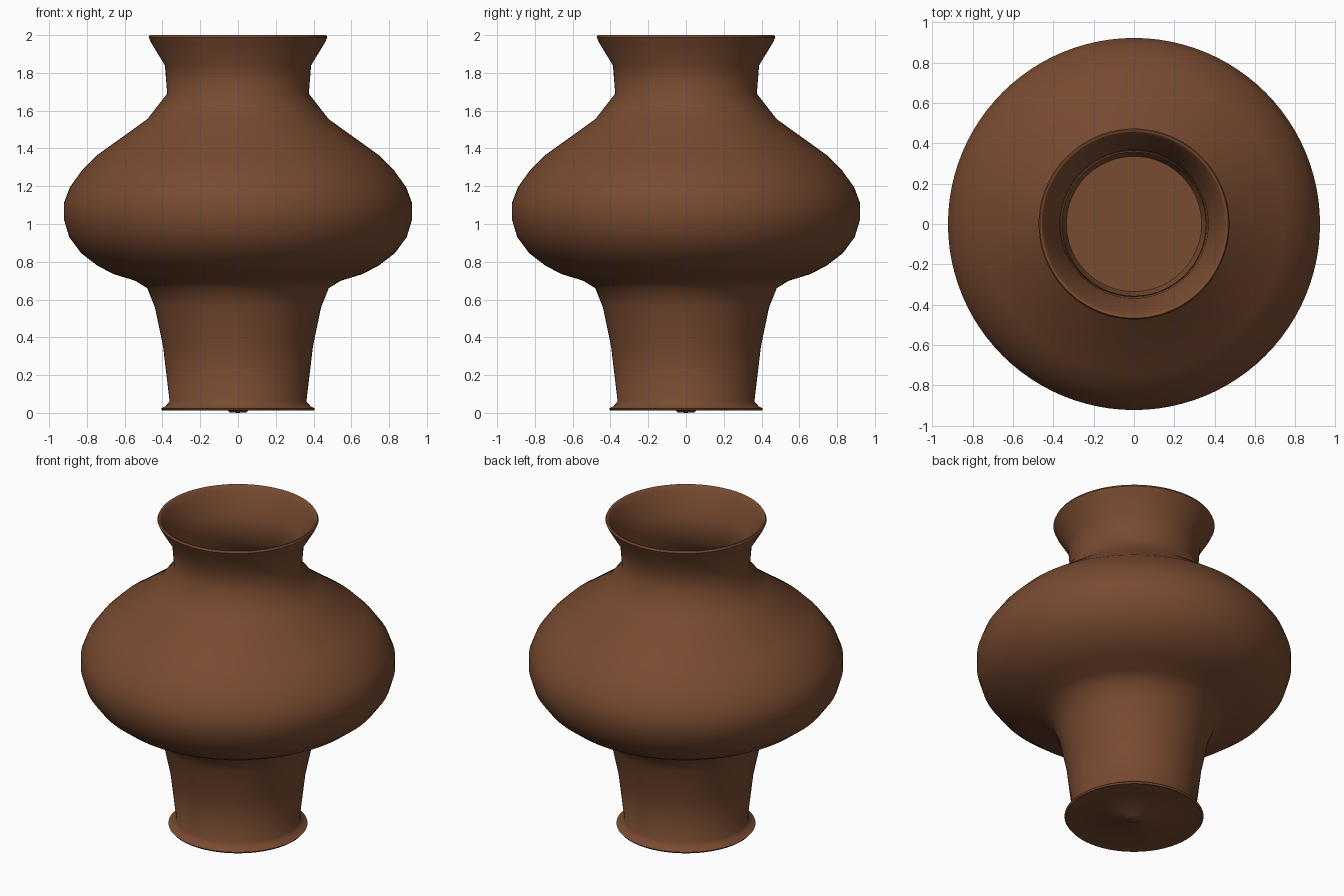
import bpy, bmesh, math
from mathutils import Vector

if "Cube" in bpy.data.objects:
    bpy.data.objects.remove(bpy.data.objects["Cube"])

WALL = 0.02
SEGMENTS = 96

# Outer silhouette (radius, height), foot to rim
outer = [(0.40, 0.012), (0.408, 0.022), (0.385, 0.035), (0.362, 0.06),
         (0.397, 0.354), (0.44, 0.56), (0.48, 0.66), (0.545, 0.70),
         (0.66, 0.735), (0.745, 0.78), (0.83, 0.845), (0.893, 0.93),
         (0.922, 1.025), (0.922, 1.11), (0.89, 1.195), (0.825, 1.285),
         (0.745, 1.365), (0.48, 1.555), (0.375, 1.69), (0.387, 1.84),
         (0.46, 1.96), (0.473, 1.988)]


def inset(points, i):
    """Shift a profile point inwards by the wall thickness."""
    a, b = Vector(points[i - 1]), Vector(points[min(i + 1, len(points) - 1)])
    t = (b - a).normalized()
    return (points[i][0] - t.y * WALL, points[i][1] + t.x * WALL)


# Underside with a tiny centre bump, outer wall, rim, inner wall, inner floor
underside = [(0, 0.0), (0.045, 0.003), (0.055, 0.012)]
inner = [inset(outer, i) for i in range(len(outer) - 1, 3, -1)]
floor = [(0.345, 0.06), (0.335, 0.04), (0, 0.04)]
profile = underside + outer + [(0.467, 2.0), (0.46, 2.0)] + inner + floor

# Lathe the vase body
bm = bmesh.new()
verts = [bm.verts.new((r, 0, z)) for r, z in profile]
edges = [bm.edges.new(pair) for pair in zip(verts, verts[1:])]
bmesh.ops.spin(bm, geom=verts + edges, cent=(0, 0, 0), axis=(0, 0, 1),
               angle=math.tau, steps=SEGMENTS, use_duplicate=False)
bmesh.ops.remove_doubles(bm, verts=bm.verts, dist=0.0005)
bmesh.ops.recalc_face_normals(bm, faces=bm.faces)
mesh = bpy.data.meshes.new("vase")
bm.to_mesh(mesh)
bm.free()
vase = bpy.data.objects.new("vase", mesh)
bpy.context.collection.objects.link(vase)

# Brown clay
clay = bpy.data.materials.new("brown_clay")
clay.diffuse_color = (0.19, 0.07, 0.03, 1)
clay.use_nodes = True
clay.node_tree.nodes["Principled BSDF"].inputs["Base Color"].default_value = clay.diffuse_color
mesh.materials.append(clay)

# Smooth shading with a crisp foot edge
bpy.context.view_layer.objects.active = vase
vase.select_set(True)
bpy.ops.object.shade_smooth_by_angle(angle=math.radians(50))
